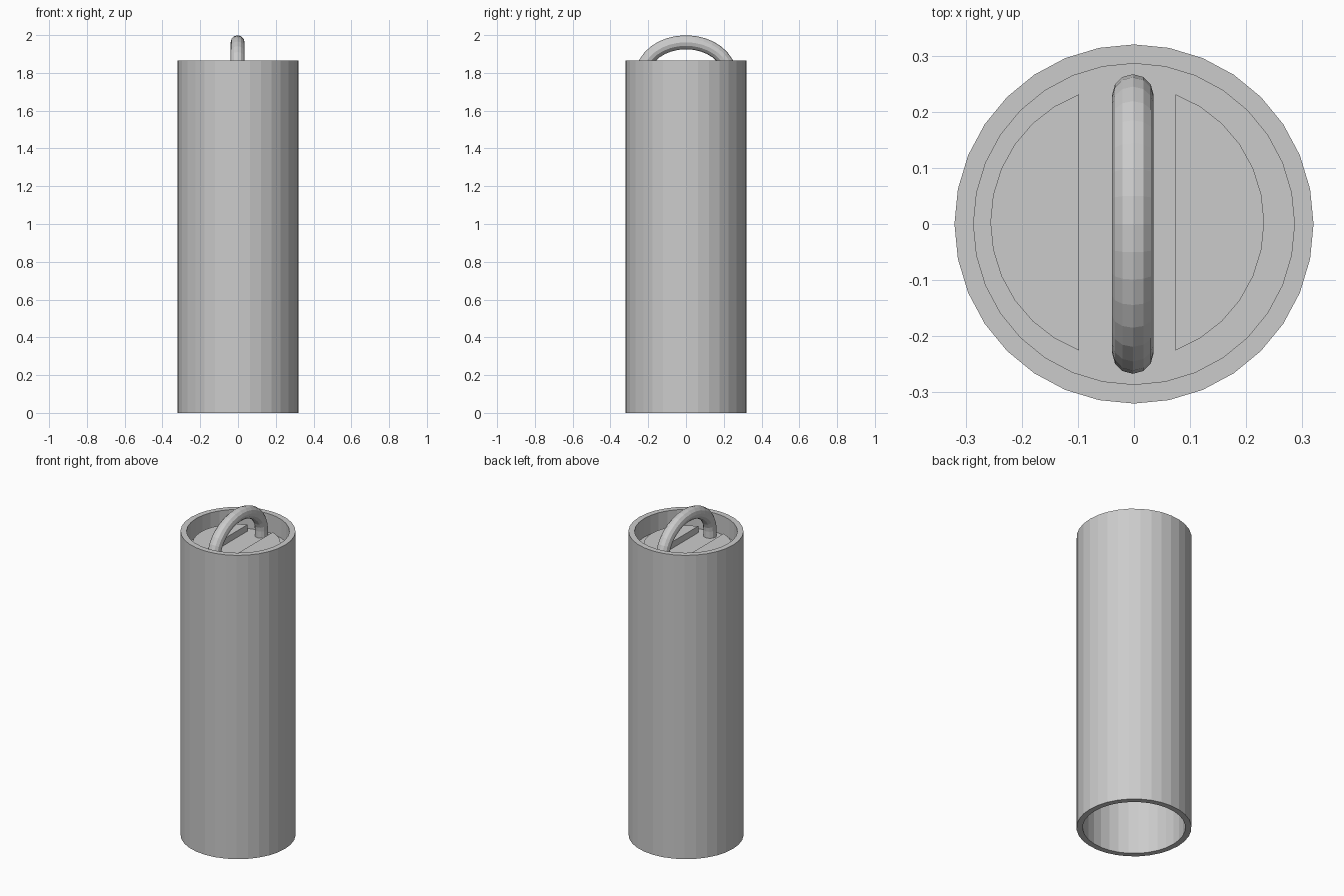
import bpy, math

if "Cube" in bpy.data.objects:
    bpy.data.objects.remove(bpy.data.objects["Cube"])

R, R_IN, TOP = 0.32, 0.286, 1.865
FLOOR, PAD_TOP, CAP_BASE = 1.75, 1.79, 1.70


def make(name, verts, faces, angle=30):
    me = bpy.data.meshes.new(name)
    me.from_pydata(verts, [], faces)
    me.update()
    ob = bpy.data.objects.new(name, me)
    bpy.context.collection.objects.link(ob)
    return ob


def ring(r, z, n=32):
    return [(r * math.cos(2 * math.pi * i / n), r * math.sin(2 * math.pi * i / n), z)
            for i in range(n)]


def prism(name, outline, z0, z1):
    n = len(outline)
    verts = [(x, y, z0) for x, y in outline] + [(x, y, z1) for x, y in outline]
    faces = [tuple(reversed(range(n))), tuple(range(n, 2 * n))]
    faces += [(i, (i + 1) % n, n + (i + 1) % n, n + i) for i in range(n)]
    return make(name, verts, faces)


# Open-ended tube body: closed loop of four rings
n = 32
verts = ring(R, 0) + ring(R, TOP) + ring(R_IN, TOP) + ring(R_IN, 0)
faces = []
for k in range(4):
    a, b = k * n, ((k + 1) % 4) * n
    faces += [(a + i, a + (i + 1) % n, b + (i + 1) % n, b + i) for i in range(n)]
make("tube_body", verts, faces)

# Recessed end cap
prism("end_cap", [(x, y) for x, y, z in ring(R_IN, 0)], CAP_BASE, FLOOR)

# Pair of raised D-shaped pads either side of the handle
PAD_R, CX, CHORD = 0.244, -0.012, 0.086
half = math.acos(CHORD / PAD_R)
for side, name in ((1, "pad_right"), (-1, "pad_left")):
    arc = [half * (2 * i / 12 - 1) + (0 if side > 0 else math.pi) for i in range(13)]
    prism(name, [(CX + PAD_R * math.cos(t), 0.003 + PAD_R * math.sin(t)) for t in arc],
          FLOOR - 0.01, PAD_TOP)

# Arched carrying handle swept along an elliptical path with straight legs
A, B, ZC, HR = 0.23, 0.172, 1.79, 0.037
path = [(-A, FLOOR - 0.02, 0, 1)]
for i in range(17):
    t = math.pi * (1 - i / 16)
    dy, dz = A * math.sin(t), -B * math.cos(t)
    l = math.hypot(dy, dz)
    path.append((A * math.cos(t), ZC + B * math.sin(t), dy / l, dz / l))
path.append((A, FLOOR - 0.02, 0, -1))
S = 12
verts, faces = [], []
for y, z, ty, tz in path:
    for j in range(S):
        p = 2 * math.pi * j / S
        u, v = HR * math.cos(p), HR * math.sin(p)
        verts.append((u - 0.002, y - tz * v, z + ty * v))
for k in range(len(path) - 1):
    a, b = k * S, (k + 1) * S
    faces += [(a + j, a + (j + 1) % S, b + (j + 1) % S, b + j) for j in range(S)]
m = len(verts)
faces += [tuple(reversed(range(S))), tuple(range(m - S, m))]
handle = make("carry_handle", verts, faces)

# Consistent outward normals
import bmesh
for ob in bpy.data.objects:
    bm = bmesh.new()
    bm.from_mesh(ob.data)
    bmesh.ops.recalc_face_normals(bm, faces=bm.faces)
    bm.to_mesh(ob.data)
    bm.free()
